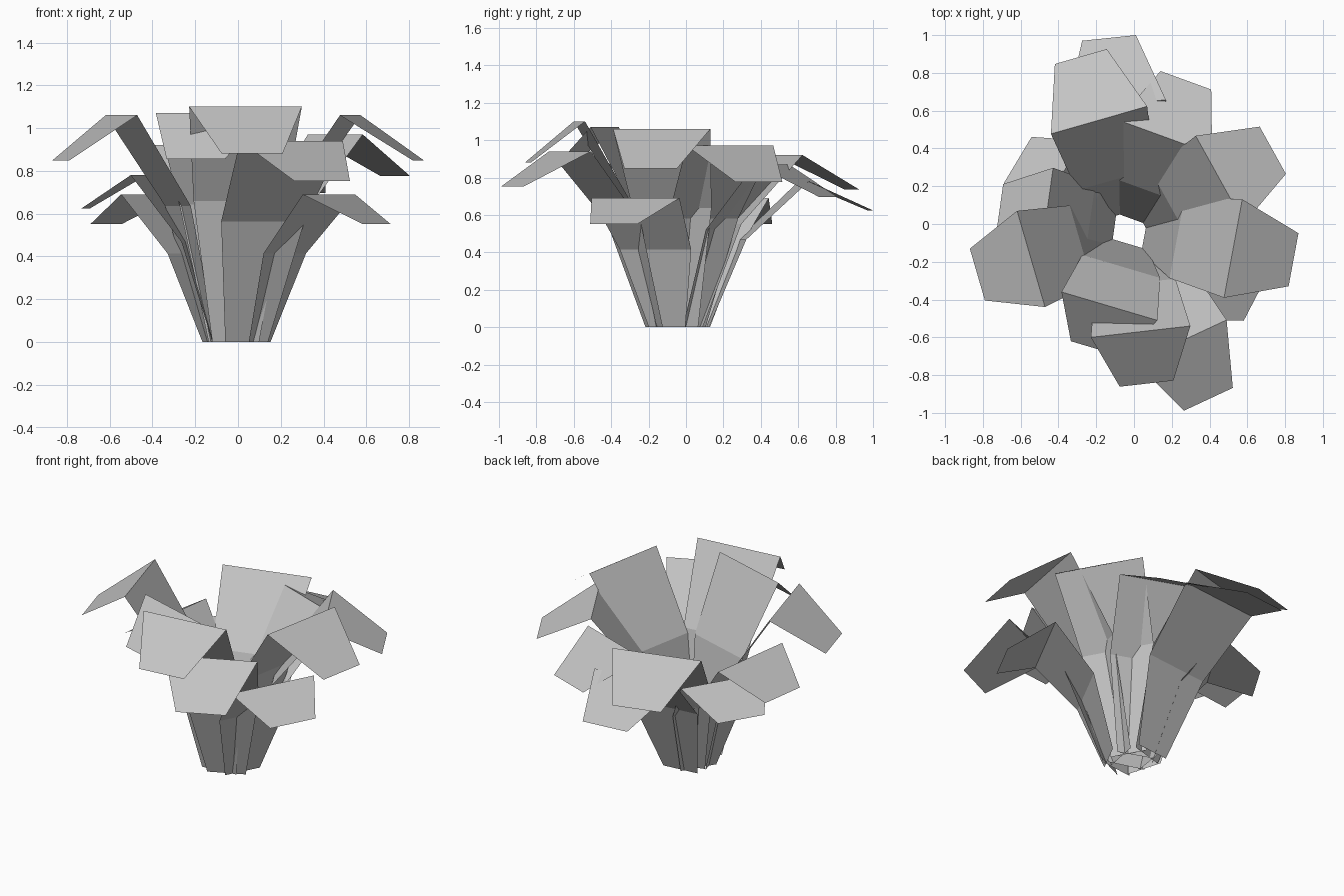
import bpy, math

if "Cube" in bpy.data.objects:
    bpy.data.objects.remove(bpy.data.objects["Cube"])

mat = bpy.data.materials.new("plain grey")
mat.diffuse_color = (0.55, 0.55, 0.55, 1)
mat.use_nodes = True
mat.node_tree.nodes["Principled BSDF"].inputs["Base Color"].default_value = mat.diffuse_color

# each leaf: bend centre x, y, heading in degrees, reach of drooping tip, bend height
LEAVES = [
    (.525, -.13, -10.5, .325, 1.06),
    (.455, .235, 29, .32, .97),
    (-.545, -.185, 196.2, .296, 1.06),
    (-.185, .55, 106, .35, .92),
    (.035, -.57, -83.5, .277, 1.10),
    (-.13, -.435, 253.5, .236, 1.07),
    (.25, -.62, 295, .34, .94),
    (.425, -.27, -27.5, .25, .69),
    (-.465, .035, 172, .25, .78),
    (-.41, .215, 149, .24, .69),
    (-.095, .63, 96, .357, .78),
    (.165, .46, 70, .32, .87),
]
# leaf profile from base to tip: offset (x reach), height (x bend height), half width
PROFILE = [(-1.46, 0, .11), (-.93, .6, .215), (0, 1, .265), (1, .8, .143)]


def leaf(i, cx, cy, deg, reach, height):
    a = math.radians(deg)
    dx, dy = math.cos(a), math.sin(a)
    verts = []
    for off, z, half in PROFILE:
        x, y = cx + dx * off * reach, cy + dy * off * reach
        for s in (-1, 1):
            verts.append((x - dy * half * s, y + dx * half * s, z * height))
    faces = [(k, k + 1, k + 3, k + 2) for k in (0, 2, 4)]
    me = bpy.data.meshes.new(f"leaf_{i}")
    me.from_pydata(verts, [], faces)
    me.materials.append(mat)
    bpy.context.collection.objects.link(bpy.data.objects.new(f"leaf_{i}", me))


for i, data in enumerate(LEAVES, 1):
    leaf(i, *data)
